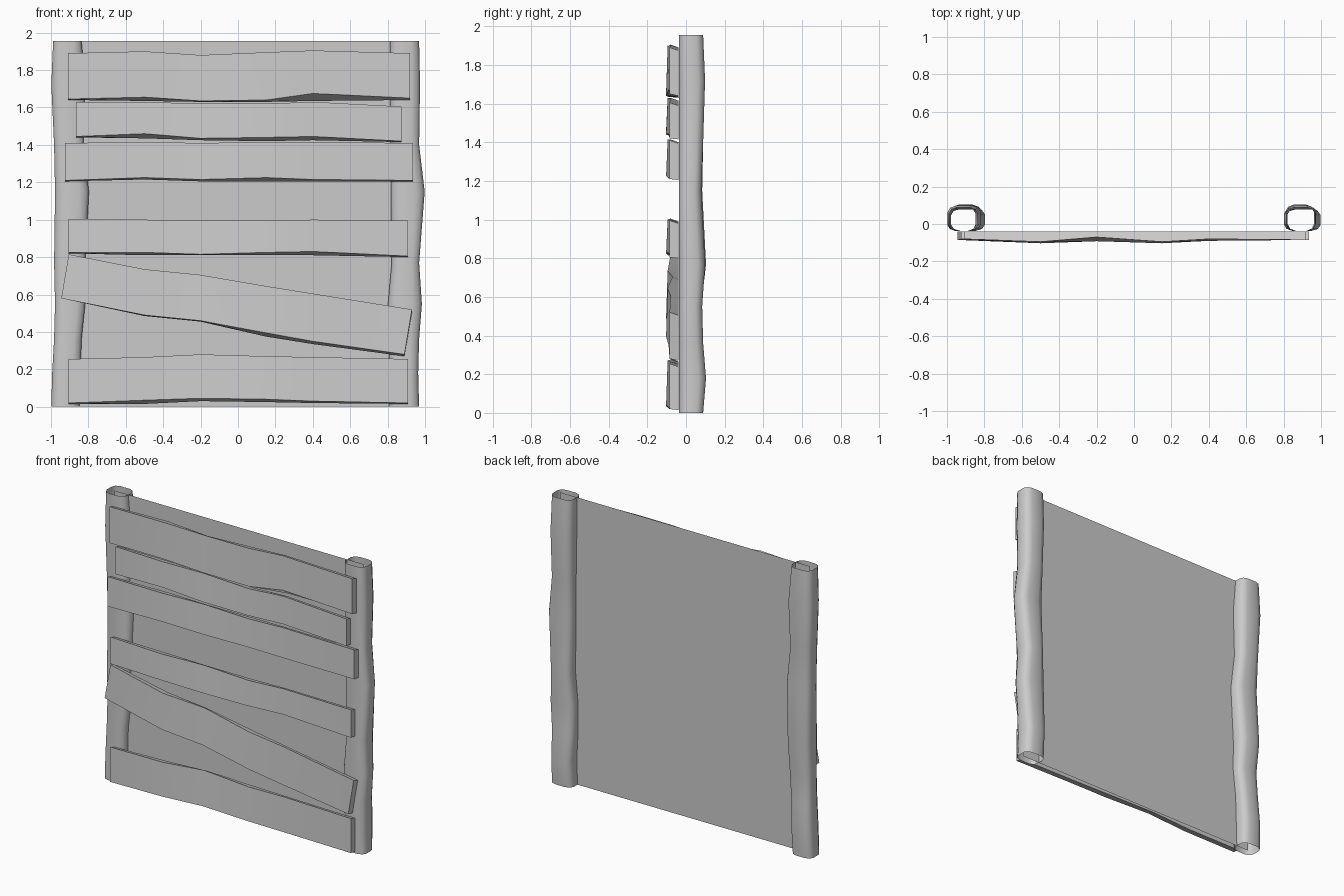
import bpy
import bmesh
import math

default_cube = bpy.data.objects.get("Cube")
if default_cube:
    bpy.data.objects.remove(default_cube, do_unlink=True)

# One plain grey for the whole fence panel
grey = bpy.data.materials.new("plain_grey")
grey.use_nodes = True
grey.diffuse_color = (0.6, 0.6, 0.6, 1)
grey.node_tree.nodes["Principled BSDF"].inputs["Base Color"].default_value = (0.6, 0.6, 0.6, 1)


def loft(name, sections, capped, smooth_angle):
    """Skin a row of closed cross-sections into one object."""
    bm = bmesh.new()
    rings = [[bm.verts.new(point) for point in section] for section in sections]
    for ring, following in zip(rings, rings[1:]):
        count = len(ring)
        for i in range(count):
            j = (i + 1) % count
            bm.faces.new((ring[i], ring[j], following[j], following[i]))
    if capped:
        bm.faces.new(rings[0])
        bm.faces.new(rings[-1])
    bmesh.ops.recalc_face_normals(bm, faces=bm.faces)
    mesh = bpy.data.meshes.new(name)
    bm.to_mesh(mesh)
    bm.free()
    mesh.materials.append(grey)
    part = bpy.data.objects.new(name, mesh)
    bpy.context.collection.objects.link(part)
    bpy.ops.object.select_all(action="DESELECT")
    bpy.context.view_layer.objects.active = part
    part.select_set(True)
    bpy.ops.object.shade_smooth_by_angle(angle=math.radians(smooth_angle))
    return part


# Hand-hewn planks: wavy top falling to the back, chamfered underside, bowed front
STATIONS = (-0.5, -0.2, 0.15, 0.4)
PLANK_BACK = -0.04
TOP_FALL = 0.015
UPPER_FRONT = (-0.08, -0.095, -0.07, -0.095, -0.08, -0.085)
LOWER_FRONT = (-0.085, -0.103, -0.092, -0.103, -0.09, -0.085)


def plank(name, left, right, top, bottom, chamfer, lean=0):
    upper_x = (left + lean, *STATIONS, right + lean)
    lower_x = (left, *STATIONS, right)
    sections = []
    for i, (high, low, cut) in enumerate(zip(top, bottom, chamfer)):
        sections.append((
            (upper_x[i], PLANK_BACK, high - TOP_FALL),
            (upper_x[i], UPPER_FRONT[i], high),
            (lower_x[i], LOWER_FRONT[i], low + cut),
            (lower_x[i], PLANK_BACK, low),
        ))
    loft(name, sections, True, 25)


plank("top_plank", -0.91, 0.92,
      (1.89, 1.9, 1.88, 1.895, 1.905, 1.89),
      (1.64, 1.635, 1.63, 1.63, 1.635, 1.64),
      (0.005, 0.02, 0.005, 0.01, 0.04, 0.01))
plank("second_plank", -0.865, 0.875,
      (1.63, 1.63, 1.62, 1.62, 1.63, 1.605),
      (1.44, 1.435, 1.425, 1.42, 1.425, 1.415),
      (0.005, 0.025, 0.01, 0.02, 0.02, 0.005))
plank("third_plank", -0.925, 0.935,
      (1.41, 1.415, 1.41, 1.415, 1.415, 1.41),
      (1.205, 1.215, 1.205, 1.205, 1.205, 1.205),
      (0.005, 0.01, 0.01, 0.02, 0.01, 0.005))
plank("fourth_plank", -0.905, 0.91,
      (1.005, 1, 0.995, 0.995, 1, 0.995),
      (0.82, 0.81, 0.81, 0.81, 0.81, 0.8),
      (0.005, 0.015, 0.005, 0.015, 0.02, 0.005))
plank("slipped_plank", -0.945, 0.89,
      (0.815, 0.735, 0.705, 0.645, 0.605, 0.52),
      (0.58, 0.485, 0.455, 0.375, 0.335, 0.27),
      (0, 0.005, 0.005, 0.02, 0.015, 0.01), lean=0.04)
plank("bottom_plank", -0.905, 0.91,
      (0.255, 0.265, 0.28, 0.27, 0.265, 0.255),
      (0.015, 0.015, 0.03, 0.025, 0.02, 0.015),
      (0.005, 0.02, 0.015, 0.015, 0.01, 0.005))

# Knobbly hollow posts, open at both ends
HEIGHTS = (0, 0.18, 0.36, 0.55, 0.77, 1.15, 1.4, 1.72, 1.955)
POST_FRONT = -0.038
SIDES = 12


def squash(value):
    return math.copysign(abs(value) ** 0.6, value)


def post(name, low_x, high_x, back):
    sections = []
    for z, near, far, rear in zip(HEIGHTS, low_x, high_x, back):
        ring = []
        for i in range(SIDES):
            angle = math.tau * (i + 0.5) / SIDES
            ring.append((
                (near + far) / 2 + (far - near) / 2 * squash(math.cos(angle)),
                (POST_FRONT + rear) / 2 + (rear - POST_FRONT) / 2 * squash(math.sin(angle)),
                z,
            ))
        sections.append(ring)
    loft(name, sections, False, 50)


post("right_post",
     (-1, -0.995, -0.985, -0.98, -0.985, -0.98, -0.985, -1, -0.99),
     (-0.845, -0.84, -0.835, -0.815, -0.815, -0.795, -0.825, -0.815, -0.835),
     (0.09, 0.1, 0.09, 0.08, 0.105, 0.085, 0.09, 0.1, 0.09))
post("left_post",
     (0.805, 0.81, 0.8, 0.8, 0.82, 0.815, 0.815, 0.81, 0.81),
     (0.97, 0.965, 0.97, 0.985, 0.97, 1, 0.97, 0.975, 0.97),
     (0.09, 0.105, 0.09, 0.085, 0.1, 0.08, 0.09, 0.1, 0.09))

# Thin backing sheet running into the middle of the posts
SHEET_Y = 0.015
SHEET_HALF = 0.94
bm = bmesh.new()
corners = ((-SHEET_HALF, 0), (SHEET_HALF, 0),
           (SHEET_HALF, HEIGHTS[-1]), (-SHEET_HALF, HEIGHTS[-1]))
bm.faces.new([bm.verts.new((x, SHEET_Y, z)) for x, z in corners])
sheet = bpy.data.meshes.new("backing_sheet")
bm.to_mesh(sheet)
bm.free()
sheet.materials.append(grey)
bpy.context.collection.objects.link(bpy.data.objects.new("backing_sheet", sheet))
